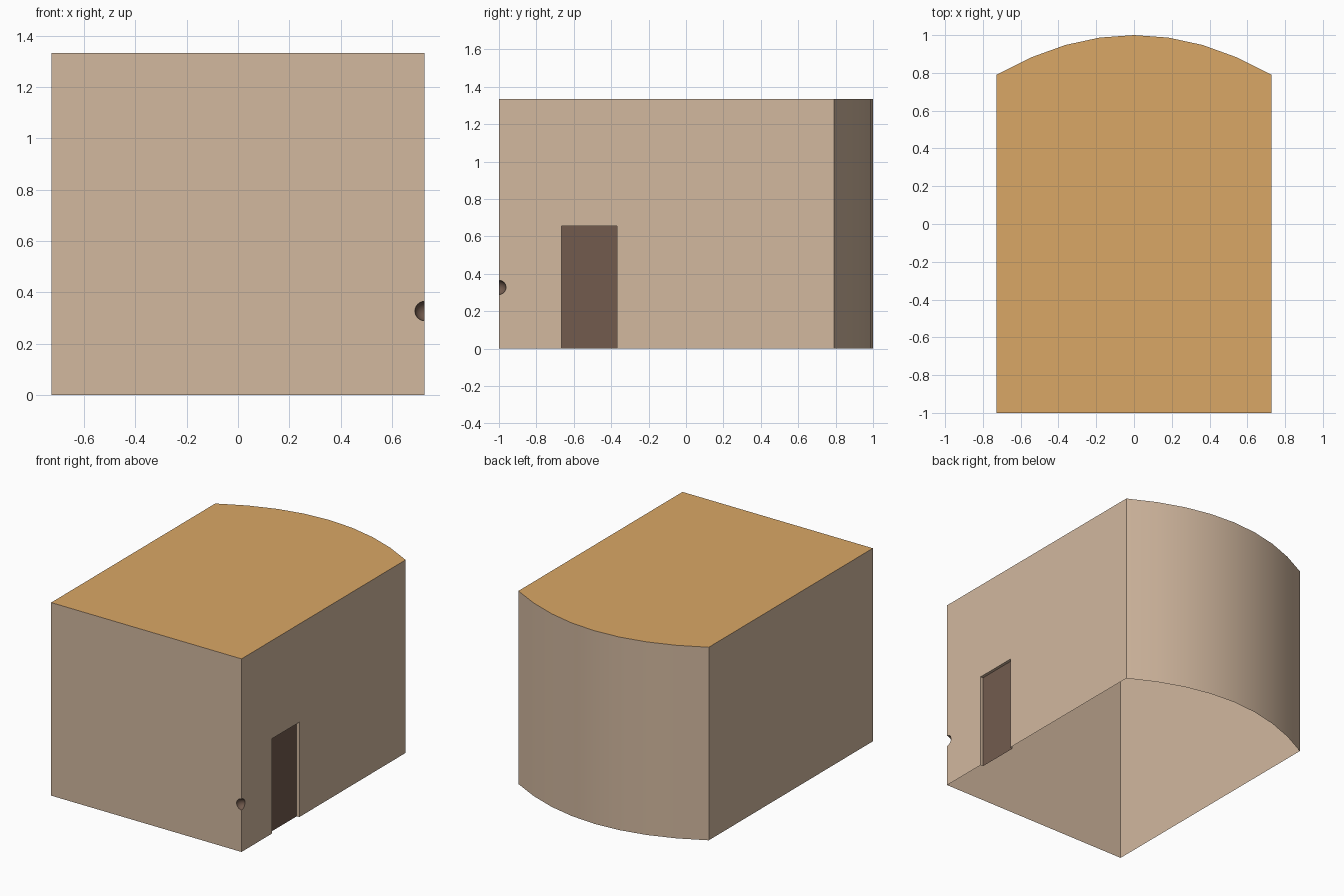
import bpy, bmesh, math

if "Cube" in bpy.data.objects:
    bpy.data.objects.remove(bpy.data.objects["Cube"])

W, SAG, H = 0.727, 0.21, 1.333      # half width, bow of rear wall, height
N = 8                               # rear arc segments
DEPTH = 0.02                        # door recess


def material(name, rgb):
    m = bpy.data.materials.new(name)
    m.diffuse_color = (*rgb, 1)
    m.use_nodes = True
    m.node_tree.nodes["Principled BSDF"].inputs["Base Color"].default_value = m.diffuse_color
    return m


wall = material("beige wall", (0.644, 0.479, 0.347))
roof = material("tan roof", (0.70, 0.386, 0.133))
dark = material("dark brown door", (0.168, 0.105, 0.076))

# Building body: footprint with a bowed rear wall, extruded up
pts = [(-W, -1), (W, -1)]
for i in range(N + 1):
    t = 1 - 2 * i / N
    pts.append((W * t, 1 - SAG * t * t))
bm = bmesh.new()
base = bm.faces.new([bm.verts.new((x, y, 0)) for x, y in pts])
ext = bmesh.ops.extrude_face_region(bm, geom=[base])
bmesh.ops.translate(bm, vec=(0, 0, H),
                    verts=[g for g in ext["geom"] if isinstance(g, bmesh.types.BMVert)])
bmesh.ops.recalc_face_normals(bm, faces=bm.faces)
mesh = bpy.data.meshes.new("building")
bm.to_mesh(mesh)
bm.free()
body = bpy.data.objects.new("building", mesh)
bpy.context.collection.objects.link(body)
for m in (wall, roof, dark):
    mesh.materials.append(m)

# Cutters: door recess through the sill, and a round dent on the front corner
bpy.ops.mesh.primitive_cube_add(size=1, location=(W - DEPTH + 0.1, -0.5175, 0.2775))
door_cutter = bpy.context.object
door_cutter.scale = (0.2, 0.297, 0.755)
bpy.ops.mesh.primitive_uv_sphere_add(segments=24, ring_count=12, radius=0.038,
                                     location=(W, -1, 0.327))
dent_cutter = bpy.context.object
bpy.context.view_layer.update()

bpy.ops.object.select_all(action='DESELECT')
bpy.context.view_layer.objects.active = body
body.select_set(True)
for cutter in (door_cutter, dent_cutter):
    mod = body.modifiers.new("cut", 'BOOLEAN')
    mod.operation, mod.solver, mod.object = 'DIFFERENCE', 'EXACT', cutter
    bpy.ops.object.modifier_apply(modifier=mod.name)
    bpy.data.objects.remove(cutter)

# Open underside: the building is a hollow shell
bm = bmesh.new()
bm.from_mesh(body.data)
floor = [f for f in bm.faces if f.normal.z < -0.9 and f.calc_center_median().z < 0.01]
bmesh.ops.delete(bm, geom=floor, context='FACES')
bm.to_mesh(body.data)
bm.free()

# Colour by rule: upward top, recessed door panel, dent interior
for f in body.data.polygons:
    c, n = f.center, f.normal
    in_dent = (abs(c.x - W) < 0.05 and abs(c.y + 1) < 0.05
               and abs(c.z - 0.327) < 0.05)
    if n.z > 0.9 and c.z > H - 0.01:
        f.material_index = 1
    elif in_dent or (n.x > 0.9 and abs(c.x - W + DEPTH) < 0.003):
        f.material_index = 2
    else:
        f.material_index = 0

bpy.ops.object.shade_smooth_by_angle(angle=math.radians(20))
